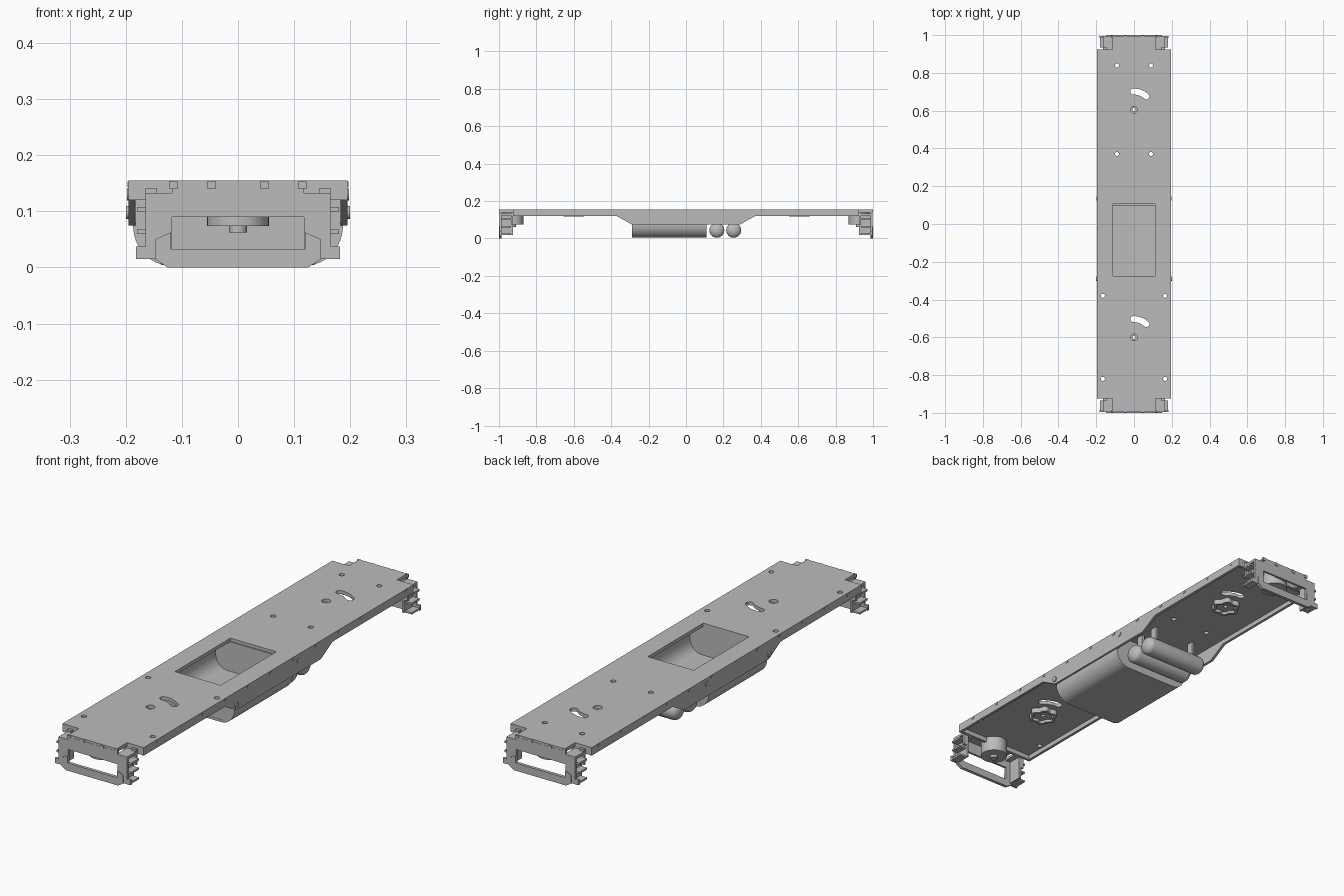
import bpy, bmesh, math
from math import sin, cos, pi, radians

if "Cube" in bpy.data.objects:
    bpy.data.objects.remove(bpy.data.objects["Cube"], do_unlink=True)

grey = bpy.data.materials.new("plain grey")
grey.use_nodes = True
colour = (0.5, 0.5, 0.5, 1)
grey.diffuse_color = colour
grey.node_tree.nodes["Principled BSDF"].inputs["Base Color"].default_value = colour


def finish(name, bm):
    bmesh.ops.recalc_face_normals(bm, faces=bm.faces)
    mesh = bpy.data.meshes.new(name)
    bm.to_mesh(mesh)
    bm.free()
    mesh.materials.append(grey)
    ob = bpy.data.objects.new(name, mesh)
    bpy.context.collection.objects.link(ob)
    smooth(ob)
    return ob


def activate(ob):
    bpy.ops.object.select_all(action='DESELECT')
    ob.select_set(True)
    bpy.context.view_layer.objects.active = ob


def smooth(ob):
    activate(ob)
    bpy.ops.object.shade_smooth_by_angle(angle=radians(30))


def place(axis, u, v, w):
    return {'x': (w, u, v), 'y': (u, w, v), 'z': (u, v, w)}[axis]


def add_prism(bm, pts, axis, a, b):
    """Extrude a 2D outline along an axis from a to b."""
    low = [bm.verts.new(place(axis, u, v, a)) for u, v in pts]
    high = [bm.verts.new(place(axis, u, v, b)) for u, v in pts]
    bm.faces.new(low)
    bm.faces.new(high)
    for i in range(len(pts)):
        j = (i + 1) % len(pts)
        bm.faces.new((low[i], low[j], high[j], high[i]))


def prism(name, pts, axis, a, b):
    bm = bmesh.new()
    add_prism(bm, pts, axis, a, b)
    return finish(name, bm)


def rect(u0, u1, v0, v1):
    return [(u0, v0), (u1, v0), (u1, v1), (u0, v1)]


def box(name, x0, x1, y0, y1, z0, z1):
    return prism(name, rect(x0, x1, y0, y1), 'z', z0, z1)


def circle(cx, cy, r, n=24, wave=0):
    return [(cx + (r + wave * cos(6 * t)) * cos(t), cy + (r + wave * cos(6 * t)) * sin(t))
            for t in (2 * pi * i / n for i in range(n))]


def symmetric(half):
    """Complete an outline given its +u half, listed from top to bottom."""
    return half + [(-u, v) for u, v in reversed(half)]


def cut(ob, outlines, axis, a, b):
    bm = bmesh.new()
    for pts in outlines:
        add_prism(bm, pts, axis, a, b)
    cutter = finish("cutter", bm)
    cutter.hide_render = True
    mod = ob.modifiers.new("cut", 'BOOLEAN')
    mod.operation = 'DIFFERENCE'
    mod.solver = 'EXACT'
    mod.object = cutter
    activate(ob)
    bpy.ops.object.modifier_apply(modifier=mod.name)
    bpy.data.objects.remove(cutter, do_unlink=True)
    smooth(ob)


def arc_slot(cy, r, half_width):
    angles = [radians(92 - 4.5 * i) for i in range(11)]
    outer = [((r + half_width) * cos(t), cy + (r + half_width) * sin(t)) for t in angles]
    inner = [((r - half_width) * cos(t), cy + (r - half_width) * sin(t)) for t in angles]

    def cap(t, sweep):
        return [(r * cos(t) + half_width * cos(t + sweep * k * pi / 6),
                 cy + r * sin(t) + half_width * sin(t + sweep * k * pi / 6)) for k in range(1, 6)]
    return outer + cap(angles[-1], -1) + inner[::-1] + cap(angles[0], 1)[::-1]


# Deck plate with hatch, pivot holes, curved slots and screw holes
deck = prism("deck", symmetric([(0.115, 0.995), (0.115, 0.925), (0.195, 0.925),
                                (0.195, -0.925), (0.115, -0.925), (0.115, -0.995)]),
             'z', 0.14, 0.155)
holes = [rect(-0.11, 0.11, -0.275, 0.105)]
for y in (-0.6, 0.605):
    holes += [circle(0, y, 0.018), arc_slot(y, 0.096, 0.016)]
for x, y in ((0.09, 0.84), (0.09, 0.37), (0.165, -0.38), (0.165, -0.82)):
    holes += [circle(s * x, y, 0.011, 16) for s in (-1, 1)]
cut(deck, holes, 'z', 0.1, 0.2)

# Side skirts deepening around the tank, with edge tabs and side knobs
skirt = symmetric([(0.925, 0.15), (0.925, 0.12), (0.37, 0.12), (0.29, 0.075)])
for s, side in ((-1, "right"), (1, "left")):
    prism(side + "_skirt", skirt, 'x', s * 0.183, s * 0.195)
    for i in range(12):
        y = -0.83 + i * 0.155
        box(side + "_edge_tab", s * 0.193, s * 0.197, y - 0.006, y + 0.006, 0.143, 0.153)
    prism(side + "_knob", circle(0.135, 0.13, 0.011, 16), 'x', s * 0.19, s * 0.198)
    prism(side + "_valve", circle(-0.29, 0.098, 0.012, 16), 'x', s * 0.19, s * 0.2)

# Hollow tank: curved trough with end walls
def trough(inset):
    half = [(0.187 - inset, 0.142), (0.187 - inset, 0.075)]
    for i in range(1, 13):
        t = i / 12 * pi / 2
        half.append((0.122 + (0.065 - inset) * cos(t), 0.075 - (0.071 - inset) * sin(t)))
    return symmetric(half)


prism("tank_shell", trough(0) + trough(0.01)[::-1], 'y', -0.29, 0.11)
prism("tank_front_wall", trough(0.002), 'y', -0.289, -0.279)
prism("tank_back_wall", trough(0.002), 'y', 0.099, 0.109)

# Twin air reservoirs with domed ends and their hangers
for cy in (0.165, 0.255):
    bm = bmesh.new()
    profile = [(0.13 + 0.028 * sin(t), 0.04 * cos(t)) for t in (pi / 2 * i / 8 for i in range(8))]
    profile = [(-x, r) for x, r in reversed(profile)] + profile
    rings = [[bm.verts.new((x, cy + v, 0.044 + u)) for u, v in circle(0, 0, r)]
             for x, r in profile]
    for p, q in zip(rings, rings[1:]):
        for i in range(len(p)):
            j = (i + 1) % len(p)
            bm.faces.new((p[i], p[j], q[j], q[i]))
    bm.faces.new(rings[0])
    bm.faces.new(rings[-1])
    finish("air_reservoir", bm)
    for x in (-0.1, 0.1):
        box("reservoir_hanger", x - 0.006, x + 0.006, cy - 0.015, cy + 0.015, 0.06, 0.142)

# Lobed pivot bosses under the deck
for y in (-0.6, 0.605):
    boss = prism("pivot_boss", circle(0, y, 0.055, 72, 0.006), 'z', 0.118, 0.141)
    cut(boss, [circle(0, y, 0.042, 72, 0.005)], 'z', 0.1, 0.13)
    cut(boss, [circle(0, y, 0.009)], 'z', 0.1, 0.2)

# End assemblies, the same at both ends
plate = symmetric([(0.118, 0.145), (0.118, 0.133), (0.165, 0.133), (0.165, 0.037),
                   (0.182, 0.037), (0.182, 0.015), (0.148, 0.015), (0.125, 0.0)])
lower = [(0.119, 0.063), (0.148, 0.05), (0.148, 0.015), (0.125, 0.0)]
lower_panel = symmetric(lower) + [(-0.119, 0.033), (0.119, 0.033)]
for s, end in ((-1, "front"), (1, "back")):
    headstock = prism(end + "_headstock", plate, 'y', s * 0.986, s * 0.996)
    cut(headstock, [rect(-0.118, 0.118, 0.033, 0.09)], 'y', s * 0.95, s * 1.05)
    prism(end + "_lower_panel", lower_panel, 'y', s * 0.995, s * 1.0)
    for x in (-0.115, -0.047, 0.047, 0.115):
        box(end + "_tab", x - 0.007, x + 0.007, s * 0.99, s * 0.999, 0.14, 0.154)
    # Cross beam and coupler socket
    box(end + "_cross_beam", -0.19, 0.19, s * 0.912, s * 0.924, 0.12, 0.145)
    prism(end + "_coupler_socket", circle(0, s * 0.925, 0.055, 32), 'z', 0.074, 0.141)
    prism(end + "_coupler_pin", circle(0, s * 0.925, 0.016), 'z', 0.062, 0.075)
    # Corner step brackets
    for m in (-1, 1):
        box(end + "_bracket_web", m * 0.14, m * 0.149, s * 0.925, s * 0.988, 0.02, 0.13)
        box(end + "_bracket_top", m * 0.115, m * 0.165, s * 0.925, s * 0.988, 0.122, 0.133)
        for z in (0.018, 0.06, 0.1):
            box(end + "_step", m * 0.145, m * 0.18, s * 0.935, s * 0.988, z, z + 0.008)
        box(end + "_bracket_stem", m * 0.145, m * 0.165, s * 0.925, s * 0.936, 0.075, 0.142)
